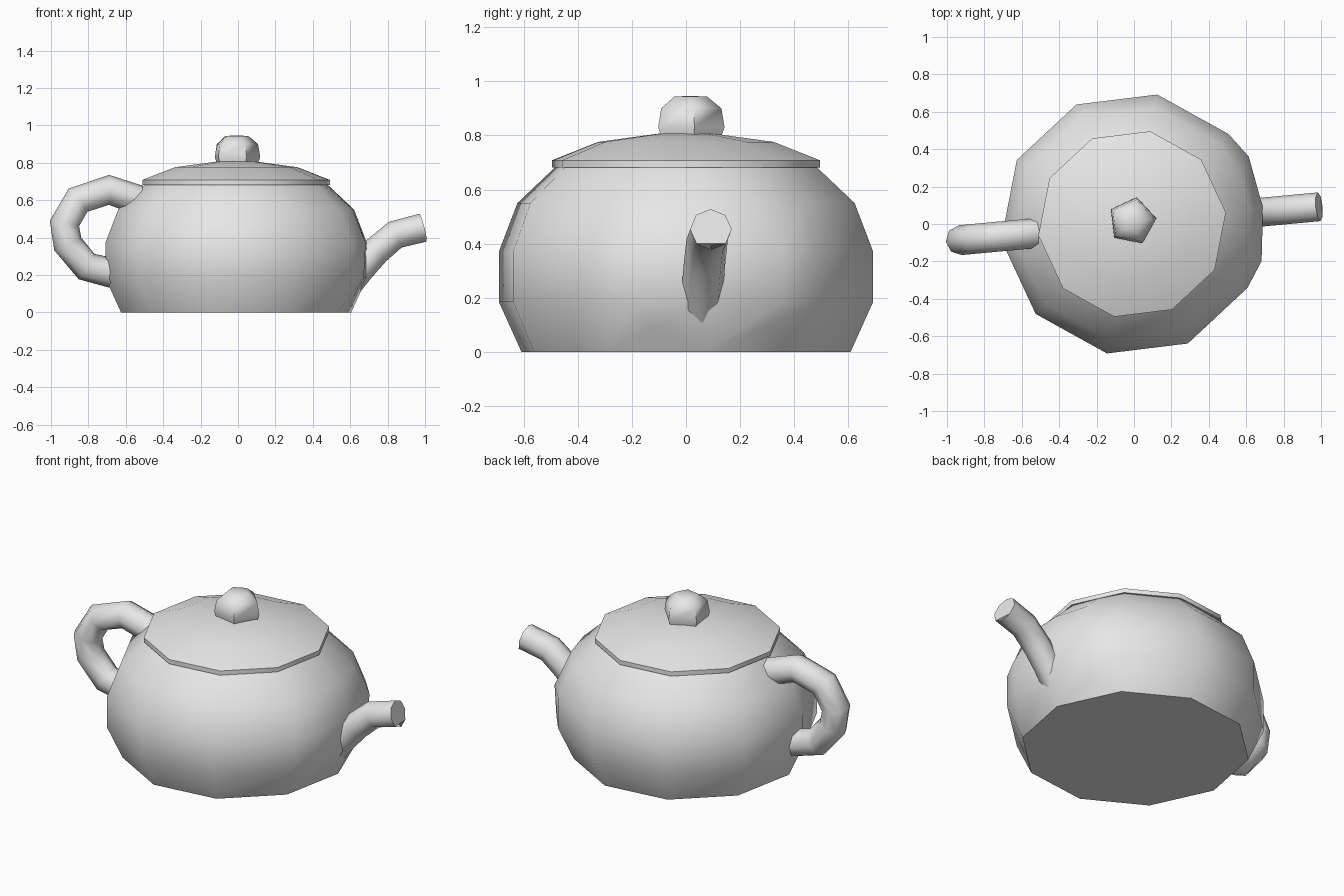
import bpy, bmesh
from math import cos, sin, radians

cube = bpy.data.objects.get("Cube")
if cube:
    bpy.data.objects.remove(cube, do_unlink=True)

grey = bpy.data.materials.new("plain grey")
grey.use_nodes = True
colour = (0.8, 0.8, 0.8, 1)
grey.diffuse_color = colour
grey.node_tree.nodes["Principled BSDF"].inputs["Base Color"].default_value = colour

TURN = 7          # the whole pot is turned slightly about z
CX = -0.01


def finish(obj, angle):
    if not obj.data.materials:
        obj.data.materials.append(grey)
    bpy.ops.object.select_all(action='DESELECT')
    obj.select_set(True)
    bpy.context.view_layer.objects.active = obj
    bpy.ops.object.shade_smooth_by_angle(angle=radians(angle))


def from_bmesh(name, bm, angle):
    bmesh.ops.recalc_face_normals(bm, faces=bm.faces)
    mesh = bpy.data.meshes.new(name)
    bm.to_mesh(mesh)
    bm.free()
    obj = bpy.data.objects.new(name, mesh)
    bpy.context.collection.objects.link(obj)
    finish(obj, angle)
    return obj


def polar(r, a, z, cy=0.0):
    return (CX + r * cos(radians(a)), cy + r * sin(radians(a)), z)


def bridge(bm, rings):
    for low, high in zip(rings, rings[1:]):
        for i in range(len(low)):
            j = (i + 1) % len(low)
            bm.faces.new((low[i], low[j], high[j], high[i]))


def turned(name, profile, sides, angle, cy=0.0):
    """Faceted lathe with closed ends."""
    bm = bmesh.new()
    rings = [[bm.verts.new(polar(r, TURN + 360 * k / sides, z, cy))
              for k in range(sides)] for r, z in profile]
    bridge(bm, rings)
    bm.faces.new(rings[0])
    bm.faces.new(rings[-1])
    return from_bmesh(name, bm, angle)


def tube(name, path, radius):
    """Eight-sided pipe along a path in the turned vertical plane."""
    curve = bpy.data.curves.new(name, 'CURVE')
    curve.dimensions = '3D'
    curve.bevel_depth = radius
    curve.bevel_resolution = 2
    curve.use_fill_caps = True
    spline = curve.splines.new('POLY')
    spline.points.add(len(path) - 1)
    for p, (x, z) in zip(spline.points, path):
        p.co = (x, 0.093 * x, z, 1)
    obj = bpy.data.objects.new(name, curve)
    bpy.context.collection.objects.link(obj)
    bpy.ops.object.select_all(action='DESELECT')
    obj.select_set(True)
    bpy.context.view_layer.objects.active = obj
    bpy.ops.object.convert(target='MESH')
    obj = bpy.context.view_layer.objects.active
    finish(obj, 50)
    return obj


# Body: ten sides, with two extra columns that fill out the spout side
bm = bmesh.new()
rings = []
bulge = [0.64, 0.71, 0.72, 0.635, 0.475]
for n, (r, z) in enumerate([(0.62, 0), (0.705, 0.185), (0.705, 0.37),
                            (0.635, 0.55), (0.49, 0.685)]):
    ring = []
    for k in range(10):
        ring.append(bm.verts.new(polar(r, TURN + 36 * k, z)))
        if k in (0, 9):
            side = 1 if k == 0 else -1
            spread = 23 if n in (1, 2) else 18
            ring.append(bm.verts.new(polar(bulge[n], TURN + side * spread,
                                           0.085 if n == 0 else z)))
    rings.append(ring)
bridge(bm, rings)
base = rings[0]
raised = [v for v in base if v.co.z > 0.01]
bm.faces.new([v for v in base if v not in raised])
for v in raised:
    i = base.index(v)
    bm.faces.new((base[i - 1], v, base[(i + 1) % len(base)]))
from_bmesh("body", bm, 42)

# Lid with a thin upright rim
turned("lid", [(0.505, 0.682), (0.505, 0.708), (0.33, 0.776), (0.1, 0.807)], 10, 42)

# Five-sided knob
turned("lid_knob", [(0.115, 0.79), (0.13, 0.83), (0.118, 0.9),
                    (0.065, 0.943), (0.01, 0.946)], 5, 60, 0.015)

# Handle loop on the right side
tube("handle", [(-0.53, 0.6), (-0.69, 0.655), (-0.855, 0.6), (-0.928, 0.475),
                (-0.91, 0.365), (-0.81, 0.245), (-0.67, 0.21)], 0.08)

# Spout on the left side, with a pinhole in its flat tip
spout = tube("spout", [(0.58, 0.14), (0.66, 0.24), (0.74, 0.33), (0.84, 0.415),
                       (0.99, 0.453)], 0.077)
bm = bmesh.new()
bm.from_mesh(spout.data)
bmesh.ops.remove_doubles(bm, verts=bm.verts, dist=0.0001)
tip = max(bm.faces, key=lambda f: f.calc_center_median().x)
bmesh.ops.inset_region(bm, faces=[tip], thickness=0.064)
bmesh.ops.translate(bm, verts=tip.verts, vec=(-0.05, -0.004, -0.012))
bm.to_mesh(spout.data)
bm.free()
finish(spout, 50)
